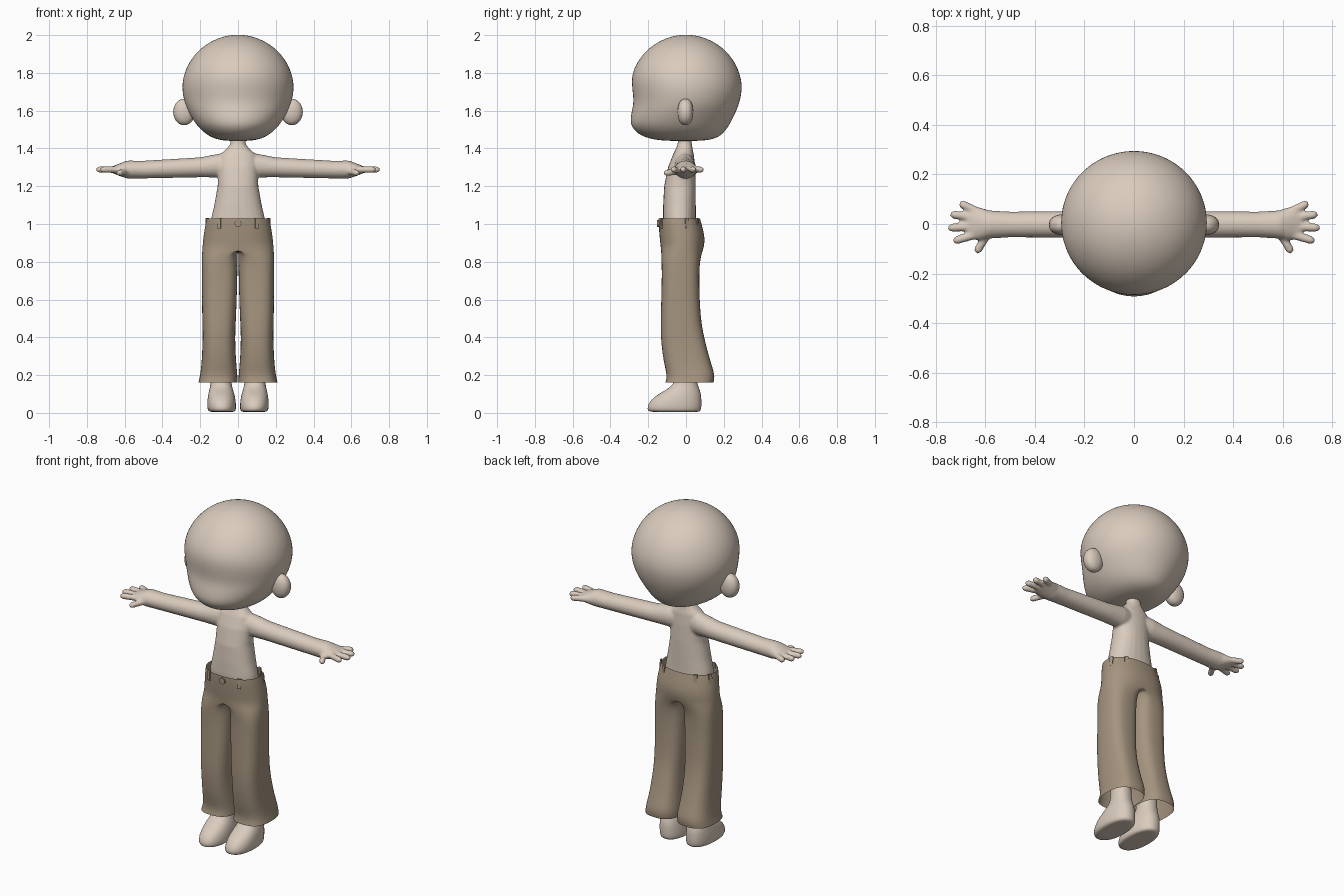
import bpy, bmesh, math
from mathutils import Vector

if "Cube" in bpy.data.objects:
    bpy.data.objects.remove(bpy.data.objects["Cube"])


def material(name, rgb):
    m = bpy.data.materials.new(name)
    m.diffuse_color = (*rgb, 1)
    m.use_nodes = True
    m.node_tree.nodes["Principled BSDF"].inputs["Base Color"].default_value = m.diffuse_color
    return m


SKIN = material("warm beige skin", (0.70, 0.60, 0.51))
CLOTH = material("brown cloth", (0.38, 0.30, 0.215))


def spow(v, e):
    return math.copysign(abs(v) ** e, v)


def ring(z, cx, rx, yf, yb, n=24, e=0.9):
    """Horizontal rounded ring between a front and a back depth."""
    cy, ry = (yf + yb) / 2, (yb - yf) / 2
    angles = [2 * math.pi * i / n - math.pi / 2 for i in range(n)]
    return [Vector((cx + rx * spow(math.cos(a), e), cy + ry * spow(math.sin(a), e), z))
            for a in angles]


def loft(bm, rings, caps=True):
    rows = [[bm.verts.new(p) for p in r] for r in rings]
    n = len(rows[0])
    for a, b in zip(rows, rows[1:]):
        for i in range(n):
            j = (i + 1) % n
            quad = (a[i], a[j], b[j], b[i])
            # Leave the mid plane open where both halves meet
            if caps or any(abs(v.co.x) > 1e-5 for v in quad):
                bm.faces.new(quad)
    if caps:
        bm.faces.new(rows[0])
        bm.faces.new(rows[-1])


def tube(bm, points, radii, n=12):
    """Round tube in the horizontal plane; radii are (sideways, vertical)."""
    pts = [Vector(p) for p in points]
    d = (pts[-1] - pts[0]).normalized()
    side = d.cross(Vector((0, 0, 1))).normalized()
    up = side.cross(d)
    angles = [2 * math.pi * i / n for i in range(n)]
    loft(bm, [[p + side * r[0] * math.cos(a) + up * r[1] * math.sin(a) for a in angles]
              for p, r in zip(pts, radii)])


def finish(bm, name, mat, subsurf=0, mirror=False, smooth=True):
    bmesh.ops.recalc_face_normals(bm, faces=bm.faces)
    me = bpy.data.meshes.new(name)
    bm.to_mesh(me)
    bm.free()
    me.materials.append(mat)
    for p in me.polygons:
        p.use_smooth = smooth
    ob = bpy.data.objects.new(name, me)
    bpy.context.collection.objects.link(ob)
    if mirror:
        m = ob.modifiers.new("mirror", 'MIRROR')
        m.merge_threshold = 0.0005
    if subsurf:
        s = ob.modifiers.new("subsurf", 'SUBSURF')
        s.levels = s.render_levels = subsurf
    return ob


# Head: round skull with a soft muzzle and a flat underside
bm = bmesh.new()
rows = [(1.44, 0.03, -0.06, 0.04), (1.442, 0.09, -0.145, 0.115), (1.461, 0.15, -0.232, 0.18),
        (1.50, 0.2, -0.281, 0.215), (1.54, 0.232, -0.298, 0.24), (1.60, 0.268, -0.288, 0.269),
        (1.65, 0.287, -0.277, 0.287), (1.72, 0.299, -0.287, 0.3)]
for deg in (15, 30, 45, 58, 70, 79, 86):
    a = math.radians(deg)
    r = 0.30 * math.cos(a)
    rows.append((1.715 + 0.287 * math.sin(a), r, -r, r))
loft(bm, [ring(z, 0, rx, yf, yb, 32, 1.0) for z, rx, yf, yb in rows])
finish(bm, "head", SKIN, 2)

# Ears: rounded discs
for s, side in ((-1, "left"), (1, "right")):
    bm = bmesh.new()
    bmesh.ops.create_uvsphere(bm, u_segments=24, v_segments=14, radius=1)
    for v in bm.verts:
        x, y, z = v.co
        v.co = Vector((s * (0.285 + x * 0.058), -0.003 + spow(y, 0.8) * 0.042, 1.593 + z * 0.07))
    finish(bm, side + "_ear", SKIN)

# Torso, neck, arms and hands fused into one smooth skin
bm = bmesh.new()
torso = [(1.47, 0.035, -0.04, 0.025), (1.42, 0.042, -0.045, 0.032), (1.395, 0.065, -0.055, 0.035),
         (1.365, 0.098, -0.07, 0.042), (1.30, 0.106, -0.095, 0.048), (1.20, 0.108, -0.116, 0.052),
         (1.10, 0.126, -0.121, 0.052), (1.03, 0.142, -0.122, 0.052), (0.93, 0.15, -0.115, 0.055)]
loft(bm, [ring(z, 0, rx, yf, yb) for z, rx, yf, yb in torso])
# Arm sections: x, y, z, half depth, half height
arm = [(0.0, -0.015, 1.31, 0.045, 0.072), (0.10, -0.005, 1.309, 0.055, 0.063),
       (0.20, -0.002, 1.30, 0.054, 0.053), (0.50, -0.002, 1.288, 0.052, 0.047),
       (0.585, -0.002, 1.288, 0.057, 0.048), (0.62, 0, 1.287, 0.066, 0.036),
       (0.655, 0.006, 1.287, 0.068, 0.022), (0.675, 0.006, 1.287, 0.055, 0.014)]
fingers = [((0.62, 0.045), (0.705, 0.085)), ((0.64, 0.025), (0.742, 0.04)),
           ((0.64, -0.01), (0.752, -0.016)), ((0.63, -0.04), (0.73, -0.07)),
           ((0.585, -0.03), (0.637, -0.117))]
for s in (-1, 1):
    tube(bm, [(s * a[0], a[1], a[2]) for a in arm], [(a[3], a[4]) for a in arm], 20)
    for k, (p, q) in enumerate(fingers):
        z0, z1 = (1.28, 1.268) if k == 4 else (1.288, 1.288)
        p, q = Vector((s * p[0], p[1], z0)), Vector((s * q[0], q[1], z1))
        steps = ((0, 0.018), (0.5, 0.017), (0.85, 0.017), (0.95, 0.012), (1, 0.005))
        tube(bm, [p.lerp(q, t) for t, r in steps], [(r, r) for t, r in steps])
body = finish(bm, "upper_body", SKIN)
m = body.modifiers.new("fuse", 'REMESH')
m.mode = 'VOXEL'
m.voxel_size = 0.007
m.use_smooth_shade = True
m = body.modifiers.new("soften", 'SMOOTH')
m.factor = 0.5
m.iterations = 5

# Legs ending in rounded feet
bm = bmesh.new()
rows = [(0.005, 0.085, 0.04, -0.15, 0.04), (0.005, 0.085, 0.068, -0.196, 0.074),
        (0.018, 0.086, 0.076, -0.207, 0.082), (0.05, 0.087, 0.077, -0.202, 0.083),
        (0.09, 0.088, 0.072, -0.165, 0.082), (0.12, 0.089, 0.064, -0.108, 0.075),
        (0.15, 0.09, 0.056, -0.065, 0.061), (0.2, 0.09, 0.052, -0.056, 0.055),
        (0.5, 0.095, 0.055, -0.075, 0.045), (0.8, 0.095, 0.06, -0.085, 0.04)]
loft(bm, [ring(*r) for r in rows])
finish(bm, "legs_and_feet", SKIN, 1, mirror=True)

# Trousers: half hips and one leg, mirrored; open at waist and hems
bm = bmesh.new()
rows = [(1.03, 0, 0.167, -0.146, 0.075), (1.0, 0, 0.174, -0.146, 0.083),
        (0.93, 0, 0.185, -0.141, 0.102), (0.875, 0, 0.19, -0.134, 0.096),
        (0.82, 0.002, 0.192, -0.13, 0.074), (0.7, 0.003, 0.192, -0.128, 0.069),
        (0.5, 0.01, 0.19, -0.135, 0.077), (0.4, 0.016, 0.187, -0.135, 0.096),
        (0.27, 0.01, 0.192, -0.12, 0.13), (0.2, 0.002, 0.201, -0.1, 0.155),
        (0.16, 0.002, 0.21, -0.11, 0.147)]
rings = []
for z, x0, x1, yf, yb in rows:
    if z > 0.86:
        r = ring(z, 0, x1, yf, yb)
        for p in r:
            p.x = p.x if p.x > 1e-4 else 0
    else:
        r = ring(z, (x0 + x1) / 2, (x1 - x0) / 2, yf, yb, e=0.74)
    rings.append(r)
loft(bm, rings, caps=False)
finish(bm, "trousers", CLOTH, 2, mirror=True)

# Belt loops around the waistband
for k, deg in enumerate((-57, 18, 55, 125, 162, 237)):
    a = math.radians(deg)
    pos = Vector((0.172 * spow(math.cos(a), 0.9), -0.034 + 0.113 * spow(math.sin(a), 0.9), 1.005))
    normal = Vector((math.cos(a) / 0.172, math.sin(a) / 0.113, 0)).normalized()
    across = Vector((-normal.y, normal.x, 0))
    bm = bmesh.new()
    bmesh.ops.create_cube(bm, size=1)
    for v in bm.verts:
        c = v.co.copy()
        v.co = pos + across * c.x * 0.02 + normal * (c.y * 0.008 - c.z * 0.004) + Vector((0, 0, c.z * 0.056))
    finish(bm, "belt_loop_%d" % (k + 1), CLOTH, smooth=False)

# Waist button
bpy.ops.mesh.primitive_cylinder_add(vertices=20, radius=0.018, depth=0.009,
                                    location=(0, -0.148, 1.003), rotation=(math.pi / 2, 0, 0))
button = bpy.context.object
button.name = "waist_button"
button.data.materials.append(CLOTH)
